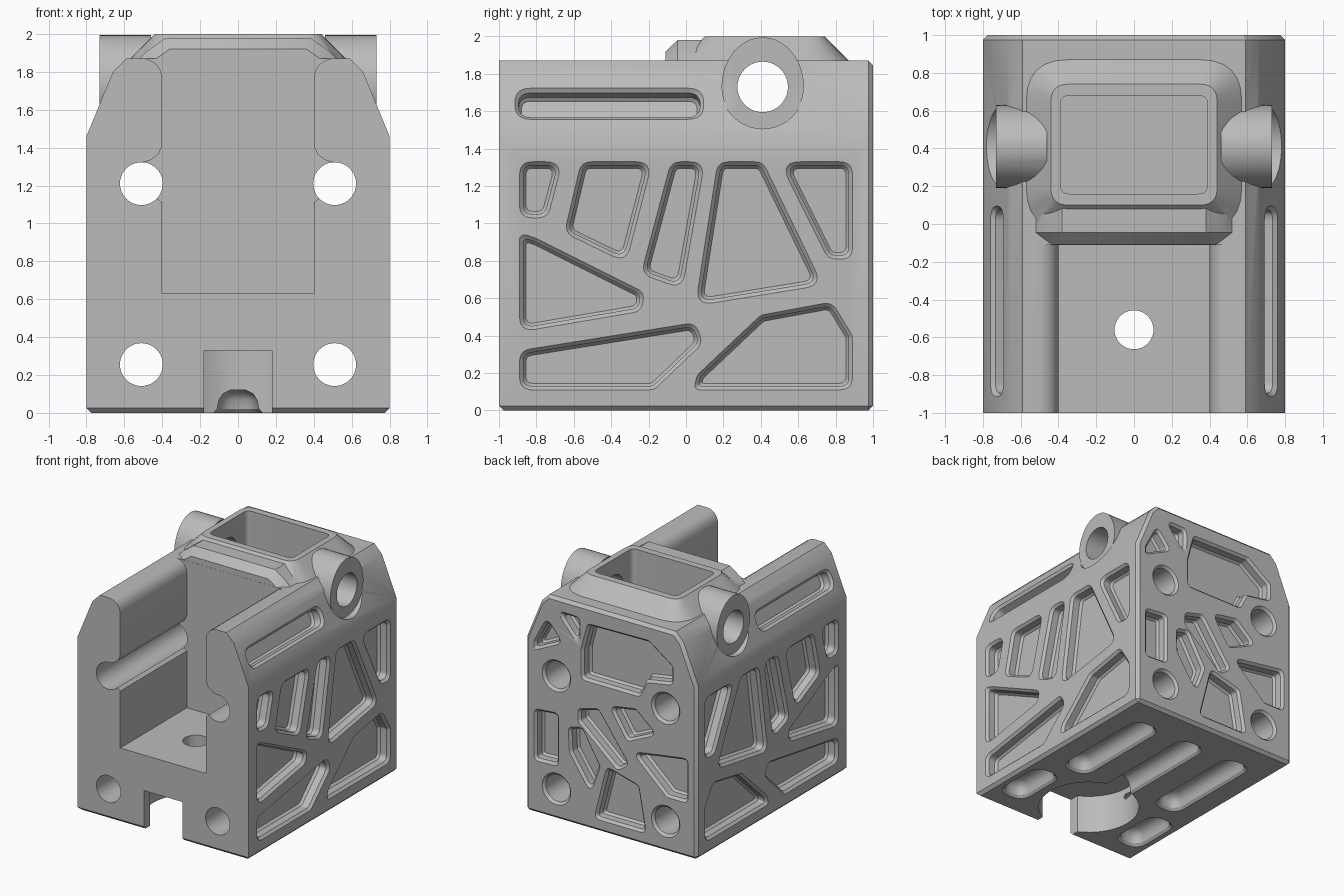
import bpy, bmesh, math
from mathutils import Vector

if "Cube" in bpy.data.objects:
    bpy.data.objects.remove(bpy.data.objects["Cube"], do_unlink=True)

grey = bpy.data.materials.new("machined_grey")
grey.use_nodes = True
grey.diffuse_color = (0.5, 0.5, 0.5, 1)
grey.node_tree.nodes["Principled BSDF"].inputs["Base Color"].default_value = (0.5, 0.5, 0.5, 1)


# 2D outline helpers
def rounded(points, r, steps=6):
    out, n = [], len(points)
    for i, p in enumerate(points):
        a, b = points[i - 1] - p, points[(i + 1) % n] - p
        t = min(r / math.tan(a.angle(b) / 2), a.length * 0.46, b.length * 0.46)
        start, end = p + a.normalized() * t, p + b.normalized() * t
        for k in range(steps + 1):
            s = k / steps
            out.append(start * (1 - s) ** 2 + p * 2 * s * (1 - s) + end * s * s)
    return out


def oval(cu, cv, ru, rv_low, rv_top, n=40):
    out = []
    for k in range(n):
        a = 2 * math.pi * k / n
        v = math.sin(a)
        out.append((cu + ru * math.cos(a), cv + v * (rv_top if v > 0 else rv_low)))
    return out


def circle(cu, cv, r):
    return oval(cu, cv, r, r, r)


def rect(u0, u1, v0, v1):
    return [(u0, v0), (u1, v0), (u1, v1), (u0, v1)]


def mirrored(half):
    return half + [(-u, v) for u, v in reversed(half)]


def inset(outline, d):
    n = len(outline)
    area = sum(outline[i - 1][0] * outline[i][1] - outline[i][0] * outline[i - 1][1] for i in range(n))
    sign = 1 if area > 0 else -1
    out = []
    for i in range(n):
        p = Vector(outline[i])
        a = (p - Vector(outline[i - 1])).normalized()
        b = (Vector(outline[(i + 1) % n]) - p).normalized()
        na, nb = Vector((-a.y, a.x)) * sign, Vector((-b.y, b.x)) * sign
        out.append(p + (na + nb) * (d / max(0.15, 1 + na.dot(nb))))
    return out


# Stack copies of an outline at (height, inset) levels and skin them
def loft(bm, outline, levels, frame, r=0):
    rings = []
    for h, d in levels:
        section = inset(outline, d)
        if r:
            section = rounded(section, max(r - d, 0.01))
        rings.append([bm.verts.new(frame(p.x, p.y, h)) for p in section])
    faces = [bm.faces.new(rings[0]), bm.faces.new(rings[-1])]
    n = len(rings[0])
    for lo, hi in zip(rings, rings[1:]):
        for i in range(n):
            j = (i + 1) % n
            faces.append(bm.faces.new((lo[i], lo[j], hi[j], hi[i])))
    bmesh.ops.recalc_face_normals(bm, faces=faces)


def prism(bm, outline, h0, h1, frame, r=0):
    loft(bm, outline, [(h0, 0), (h1, 0)], frame, r)


def make_object(name, bm):
    me = bpy.data.meshes.new(name)
    bm.to_mesh(me)
    bm.free()
    ob = bpy.data.objects.new(name, me)
    me.materials.append(grey)
    bpy.context.collection.objects.link(ob)
    return ob


def volume(me):
    bm = bmesh.new()
    bm.from_mesh(me)
    v = bm.calc_volume(signed=True)
    bm.free()
    return v


# Boolean step; the next solver is tried if the volume change is not plausible
def combine(target, bm, operation):
    tool = make_object("tool", bm)
    tool.hide_render = True
    before = target.data.copy()
    bpy.context.view_layer.objects.active = target
    for solver in ('EXACT', 'MANIFOLD', 'FLOAT'):
        mod = target.modifiers.new("combine", 'BOOLEAN')
        mod.object, mod.operation, mod.solver = tool, operation, solver
        try:
            bpy.ops.object.modifier_apply(modifier=mod.name)
        except RuntimeError:
            target.modifiers.clear()
        change = volume(target.data) / volume(before) - 1
        if 1e-5 < (change if operation == 'UNION' else -change) < 0.35:
            break
        target.data = before.copy()
    bpy.data.objects.remove(tool, do_unlink=True)


# Frames: two outline axes plus an outward axis
def along_y(u, v, h): return Vector((u, h, v))
def along_z(u, v, h): return Vector((u, v, h))
def back(u, v, h): return Vector((u, 1 + h, v))
def under(u, v, h): return Vector((u, v, -h))
def side(s, x=0.0): return lambda u, v, h: Vector((s * (x + h), u, v))
def slope(s): return lambda u, v, h: Vector((s * (0.726 - 0.38 * v + 0.925 * h), u, 1.64 + 0.925 * v + 0.38 * h))


# Main block with chamfered rear and bottom edges
bm = bmesh.new()
prism(bm, mirrored([(0.8, 0), (0.8, 1.46), (0.66, 1.8), (0.59, 1.87)]), -1, 1, along_y)
edges = [e for e in bm.edges if all(v.co.y > 0.99 for v in e.verts) or all(v.co.z < 0.01 for v in e.verts)]
bmesh.ops.bevel(bm, geom=edges, offset=0.025, segments=1, affect='EDGES')
bmesh.ops.recalc_face_normals(bm, faces=bm.faces[:])
block = make_object("housing_block", bm)

# Tapered collar, front lip and side ears
bm = bmesh.new()
loft(bm, rect(-0.44, 0.44, 0.1, 0.74), [(1.7, -0.13), (1.87, -0.13), (2.0, 0)], along_z, 0.09)
combine(block, bm, 'UNION')
bm = bmesh.new()
lip = mirrored([(0.52, 1.6), (0.52, 1.87), (0.48, 1.91), (0.38, 1.98)])
loft(bm, lip, [(-0.109, 0.06), (-0.045, 0), (0.14, 0)], along_y)
combine(block, bm, 'UNION')
for s in (1, -1):
    bm = bmesh.new()
    prism(bm, oval(0.41, 1.73, 0.22, 0.22, 0.265), 0.46, 0.85, side(s))
    combine(block, bm, 'UNION')

# Front channel with rod grooves
bm = bmesh.new()
channel = [(0.4, 0.63), (0.4, 1.11), (0.43, 1.135), (0.5, 1.2), (0.51, 1.32), (0.46, 1.335), (0.42, 1.365),
           (0.4, 1.41), (0.4, 1.77), (0.41, 1.81), (0.43, 1.84), (0.46, 1.86), (0.5, 1.872), (0.5, 2.1)]
prism(bm, mirrored(channel), -1.1, -0.11, along_y)
combine(block, bm, 'DIFFERENCE')

# Tower well, keyhole recess and ear spot faces
bm = bmesh.new()
prism(bm, rect(-0.39, 0.39, 0.16, 0.68), 1.0, 2.1, along_z, 0.05)
a0 = math.asin(0.18 / 0.4)
keyhole = [(0.18, -1.1)]
for k in range(41):
    a = a0 + (2 * math.pi - 2 * a0) * k / 40
    keyhole.append((0.4 * math.sin(a), -0.56 - 0.4 * math.cos(a)))
keyhole.append((-0.18, -1.1))
prism(bm, keyhole, -0.1, 0.33, along_z)
for s in (1, -1):
    prism(bm, oval(0.41, 1.73, 0.224, 0.224, 0.28), 0.73, 1.0, side(s))
combine(block, bm, 'DIFFERENCE')

# Lightening pockets with chamfered rims and soft floors
side_pockets = [
    [(-.89, 1.33), (-.66, 1.33), (-.74, 1.03), (-.89, 1.03)],
    [(-.56, 1.33), (-.18, 1.33), (-.32, .79), (-.65, .95)],
    [(-.08, 1.33), (.1, 1.33), (-.02, .65), (-.24, .73)],
    [(.17, 1.33), (.41, 1.33), (.73, .67), (.05, .56)],
    [(.5, 1.33), (.89, 1.33), (.89, .81), (.76, .81)],
    [(-.89, .95), (-.8, .92), (-.22, .63), (-.24, .53), (-.89, .42)],
    [(-.89, .11), (-.17, .11), (.09, .36), (.05, .47), (-.89, .32)],
    [(.04, .11), (.89, .11), (.89, .4), (.78, .58), (.4, .51), (.06, .19)],
]
back_pockets = [
    [(.22, 1.73), (-.35, 1.74), (-.58, 1.58), (-.58, 1.42), (-.34, 1.38), (-.27, 1.24), (.28, 1.24), (.28, 1.5)],
    [(.6, 1.68), (.45, 1.5), (.72, 1.37), (.72, 1.45)],
    [(.52, 1.77), (.29, 1.76), (.29, 1.5)],
    [(.72, .44), (.72, .88), (.49, .9), (.49, .45)],
    [(.4, .81), (.27, .84), (.1, .55), (.19, .3), (.39, .6)],
    [(.31, .99), (.12, 1.04), (-.17, .64), (-.06, .56), (.31, .88)],
    [(.02, 1.09), (-.23, 1.13), (-.43, .96), (-.15, .83)],
    [(-.19, .76), (-.72, .84), (-.72, .46), (-.52, .46)],
    [(.04, .57), (-.26, .49), (-.33, .1), (.16, .1)],
]
pocket = [(0.01, -0.01), (-0.02, 0.02), (-0.08, 0.02), (-0.1, 0.035)]
groove = [(0.01, -0.01), (-0.02, 0.02), (-0.07, 0.03), (-0.1, 0.05), (-0.12, 0.09)]
for s in (1, -1):
    bm = bmesh.new()
    for p in side_pockets:
        loft(bm, p, pocket, side(s, 0.8), 0.07)
    loft(bm, rect(-0.915, 0.095, -0.09, 0.09), pocket, slope(s), 0.089)
    combine(block, bm, 'DIFFERENCE')
bm = bmesh.new()
for p in back_pockets:
    loft(bm, p, pocket, back, 0.05)
combine(block, bm, 'DIFFERENCE')

# Rounded grooves in the underside
bm = bmesh.new()
for x, y0, y1 in ((-.6, -.83, -.33), (.6, -.83, -.33), (-.47, -.2, .75), (.47, -.2, .75), (0, -.4, .75)):
    loft(bm, rect(x - 0.13, x + 0.13, y0, y1), groove, under, 0.12)
combine(block, bm, 'DIFFERENCE')

# Rod holes, cross bolt hole and floor hole
bm = bmesh.new()
for x in (-0.51, 0.51):
    for z in (0.255, 1.21):
        loft(bm, circle(x, z, 0.113), [(0.01, -0.03), (-0.02, 0), (-2.1, 0)], back)
prism(bm, circle(0.41, 1.73, 0.135), -0.9, 0.9, side(1))
prism(bm, circle(0, -0.56, 0.103), 0.2, 0.8, along_z)
combine(block, bm, 'DIFFERENCE')

# Smooth the curved walls, keep machined edges crisp
bpy.ops.object.select_all(action='DESELECT')
block.select_set(True)
bpy.context.view_layer.objects.active = block
bpy.ops.object.shade_smooth_by_angle(angle=math.radians(30))
